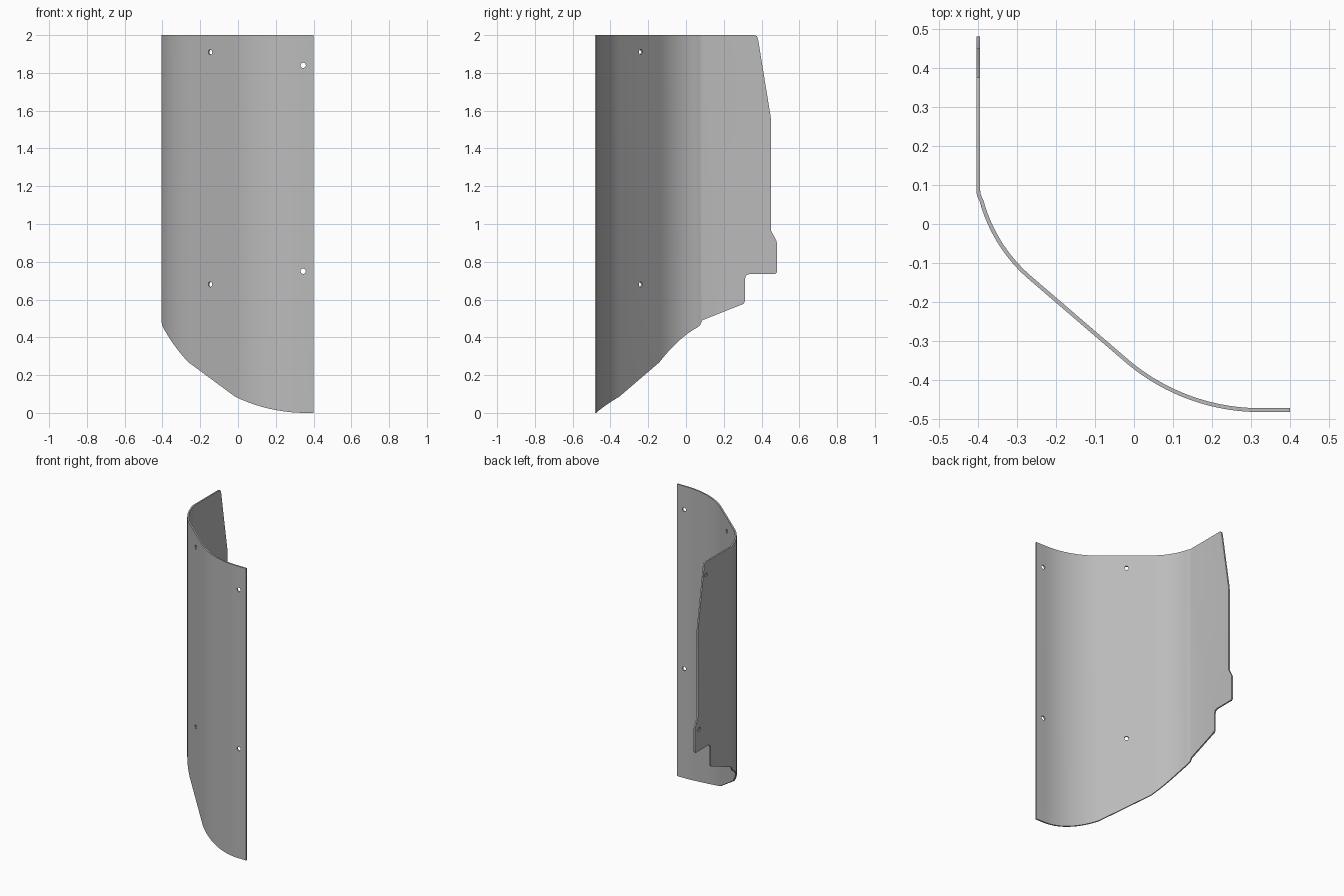
import bpy
import bmesh
import math
from mathutils import Vector

if "Cube" in bpy.data.objects:
    bpy.data.objects.remove(bpy.data.objects["Cube"], do_unlink=True)

THICK = 0.01
TOP = 2.0
SLOPE = math.radians(39.5)


def lower_edge(x):
    """Height of the rounded bottom cut, a circle in front projection."""
    d = max(0.36 - x, 0)
    return 0.85 - math.sqrt(0.85 ** 2 - d ** 2)


def steps(a, b, n):
    return [a + (b - a) * i / n for i in range(n + 1)]


# Plan path of the bent sheet, from the right-hand flange to the front edge
path = [(-0.4, 0.085), (-0.398, 0.073)]
for t in steps(math.radians(74.7), SLOPE, 14):
    path.append((-0.26 - 0.4 * (math.sin(t) - math.sin(SLOPE)),
                 -0.144 + 0.4 * (math.cos(SLOPE) - math.cos(t))))
for t in steps(SLOPE, 0, 16):
    path.append((0.325 - 0.53 * math.sin(t), 0.052 - 0.53 * math.cos(t)))
path.append((0.4, -0.478))

# Curved wall: one strip per path segment
bm = bmesh.new()
low = [bm.verts.new((x, y, lower_edge(x))) for x, y in path]
high = [bm.verts.new((x, y, TOP)) for x, y in path]
low[0].co.z = 0.49
for i in range(len(path) - 1):
    bm.faces.new((low[i], low[i + 1], high[i + 1], high[i]))

# Flat flange with its stepped, rounded outline (y, z)
outline = [(0.365, 2.0), (0.376, 1.994), (0.382, 1.975), (0.448, 1.57), (0.45, 1.55),
           (0.45, 0.965), (0.477, 0.915), (0.481, 0.9), (0.481, 0.745), (0.472, 0.735),
           (0.335, 0.735), (0.319, 0.728), (0.312, 0.71), (0.312, 0.59), (0.304, 0.577)]
rim = [bm.verts.new((-0.4, y, z)) for y, z in outline]
bm.faces.new([low[0], high[0]] + rim)
bmesh.ops.recalc_face_normals(bm, faces=bm.faces)
mesh = bpy.data.meshes.new("curved_panel")
bm.to_mesh(mesh)
bm.free()
panel = bpy.data.objects.new("curved_panel", mesh)
bpy.context.collection.objects.link(panel)

grey = bpy.data.materials.new("plain grey")
grey.use_nodes = True
grey.diffuse_color = (0.5, 0.5, 0.5, 1)
grey.node_tree.nodes["Principled BSDF"].inputs["Base Color"].default_value = (0.5, 0.5, 0.5, 1)
mesh.materials.append(grey)

solid = panel.modifiers.new("sheet thickness", "SOLIDIFY")
solid.thickness = THICK
solid.offset = 0
solid.use_even_offset = True


# Screw holes, drilled square to the sheet
cutters = []


def drill(centre, axis, depth=0.1):
    bpy.ops.mesh.primitive_cylinder_add(vertices=24, radius=0.014, depth=depth, location=centre)
    cutter = bpy.context.object
    cutter.name = "hole_cutter"
    cutter.rotation_euler = Vector(axis).to_track_quat("Z", "Y").to_euler()
    cutter.hide_render = True
    cutter.data.materials.append(grey)
    cut = panel.modifiers.new("hole", "BOOLEAN")
    cut.operation = "DIFFERENCE"
    cut.solver = "EXACT"
    cut.object = cutter
    cutters.append(cutter)


for z in (1.84, 0.75):
    drill((0.345, -0.478, z), (0, 1, 0))
for z in (1.91, 0.68):
    drill((-0.142, -0.242, z), (math.sin(SLOPE), math.cos(SLOPE), 0))
# Shallow blind holes on the outside of the flange
for y, z in ((0.36, 1.91), (0.435, 0.88)):
    drill((-0.41, y, z), (1, 0, 0), 0.02)

# Apply the modifiers, drop the cutters and smooth the bend
bpy.ops.object.select_all(action="DESELECT")
panel.select_set(True)
bpy.context.view_layer.objects.active = panel
for mod in list(panel.modifiers):
    bpy.ops.object.modifier_apply(modifier=mod.name)
for cutter in cutters:
    bpy.data.objects.remove(cutter, do_unlink=True)
bpy.ops.object.shade_smooth_by_angle(angle=math.radians(30))
